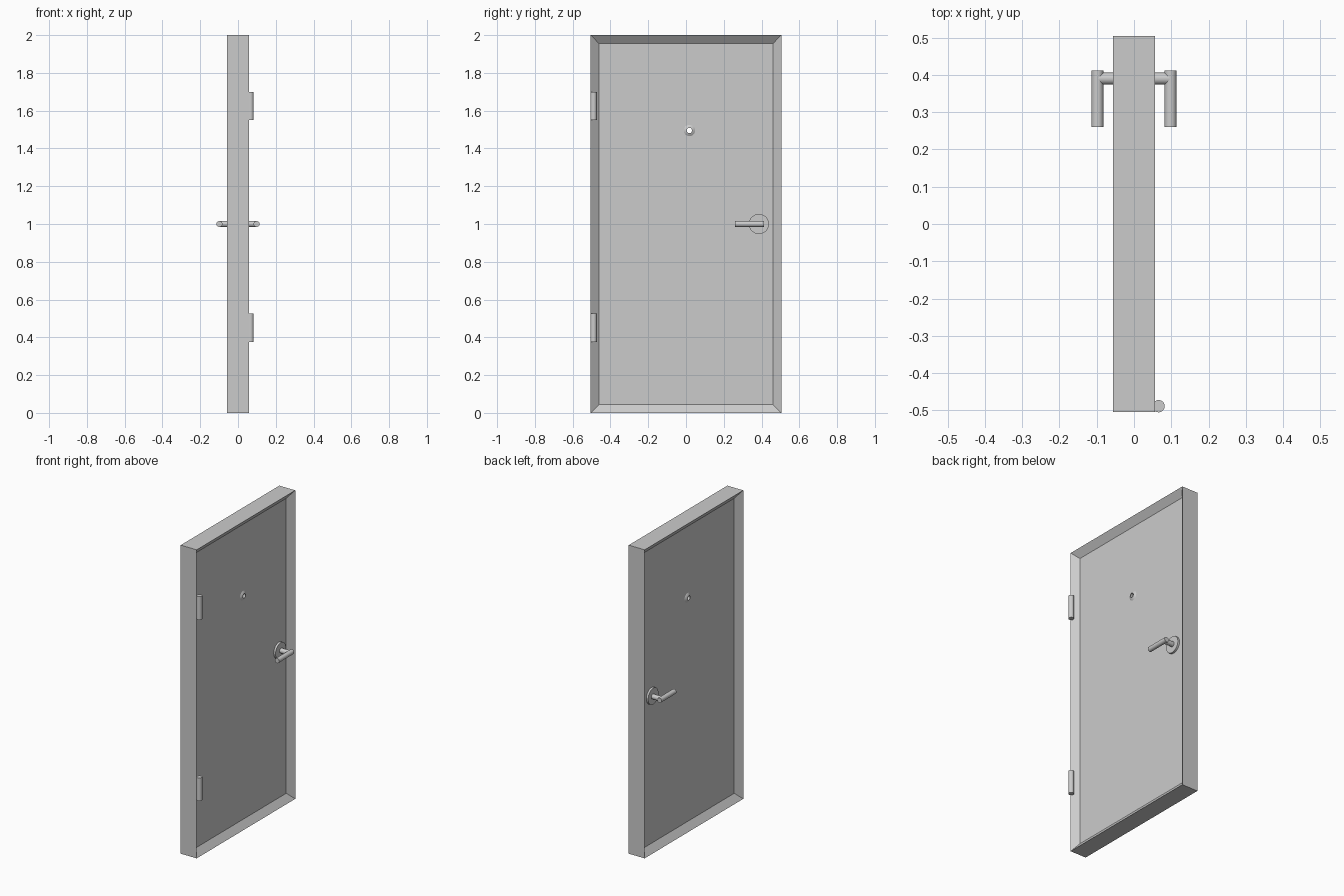
import bpy, bmesh, math
from mathutils import Vector, Matrix

if "Cube" in bpy.data.objects:
    bpy.data.objects.remove(bpy.data.objects["Cube"])

HALF_T, HALF_W, HEIGHT = 0.057, 0.505, 2.0
RIM, DEPTH = 0.062, 0.034
FLOOR = HALF_T - DEPTH          # x of the recessed panel face
PEEP_Y, PEEP_Z = 0.018, 1.495


def finish(bm, name, smooth=True):
    bmesh.ops.recalc_face_normals(bm, faces=bm.faces)
    mesh = bpy.data.meshes.new(name)
    bm.to_mesh(mesh)
    bm.free()
    obj = bpy.data.objects.new(name, mesh)
    bpy.context.collection.objects.link(obj)
    bpy.ops.object.select_all(action='DESELECT')
    obj.select_set(True)
    bpy.context.view_layer.objects.active = obj
    if smooth:
        bpy.ops.object.shade_smooth_by_angle(angle=math.radians(30))
    return obj


def rod(name, start, end, radius, segments=32):
    a, b = Vector(start), Vector(end)
    rot = (b - a).to_track_quat('Z', 'Y').to_matrix().to_4x4()
    bm = bmesh.new()
    bmesh.ops.create_cone(bm, cap_ends=True, segments=segments, radius1=radius,
                          radius2=radius, depth=(b - a).length,
                          matrix=Matrix.Translation((a + b) / 2) @ rot)
    return finish(bm, name)


def revolve_x(name, profile, y, z, segments=32):
    # closed (x, radius) profile swept around the x direction
    bm = bmesh.new()
    rings = []
    for i in range(segments):
        t = 2 * math.pi * i / segments
        rings.append([bm.verts.new((x, y + r * math.cos(t), z + r * math.sin(t)))
                      for x, r in profile])
    n = len(profile)
    for i in range(segments):
        a, b = rings[i], rings[(i + 1) % segments]
        for j in range(n):
            k = (j + 1) % n
            bm.faces.new((a[j], a[k], b[k], b[j]))
    return finish(bm, name)


# Door slab with a sloped recess on both broad faces
bm = bmesh.new()
bmesh.ops.create_cube(bm, size=1, matrix=Matrix.Translation((0, 0, HEIGHT / 2))
                      @ Matrix.Diagonal((2 * HALF_T, 2 * HALF_W, HEIGHT, 1)))
broad = [f for f in bm.faces if abs(f.normal.x) > 0.9]
bmesh.ops.inset_individual(bm, faces=broad, thickness=RIM, depth=-DEPTH)
door = finish(bm, "door_slab", smooth=False)

# Through hole for the peephole
cutter = rod("peephole_cutter", (-0.2, PEEP_Y, PEEP_Z), (0.2, PEEP_Y, PEEP_Z), 0.022)
cutter.hide_render = True
mod = door.modifiers.new("hole", 'BOOLEAN')
mod.operation, mod.solver, mod.object = 'DIFFERENCE', 'EXACT', cutter
bpy.context.view_layer.objects.active = door
bpy.ops.object.modifier_apply(modifier=mod.name)
bpy.data.objects.remove(cutter)

# Peephole tube with a conical flange on each side
half = [(FLOOR + 0.009, 0.014), (FLOOR + 0.008, 0.018), (FLOOR, 0.03)]
revolve_x("peephole", half + [(-x, r) for x, r in reversed(half)], PEEP_Y, PEEP_Z)

# Lever handles on both sides
for side, label in ((1, "right"), (-1, "left")):
    rod("rosette_" + label, (side * (FLOOR - 0.005), 0.386, 1),
        (side * (FLOOR + 0.013), 0.386, 1), 0.053, 48)
    rod("handle_neck_" + label, (side * FLOOR, 0.39, 1), (side * 0.098, 0.39, 1), 0.016)
    rod("handle_lever_" + label, (side * 0.098, 0.26, 1), (side * 0.098, 0.412, 1), 0.016)

# Hinge barrels
for z, label in ((0.375, "lower"), (1.55, "upper")):
    rod("hinge_" + label, (0.066, -0.489, z), (0.066, -0.489, z + 0.15), 0.0165)
